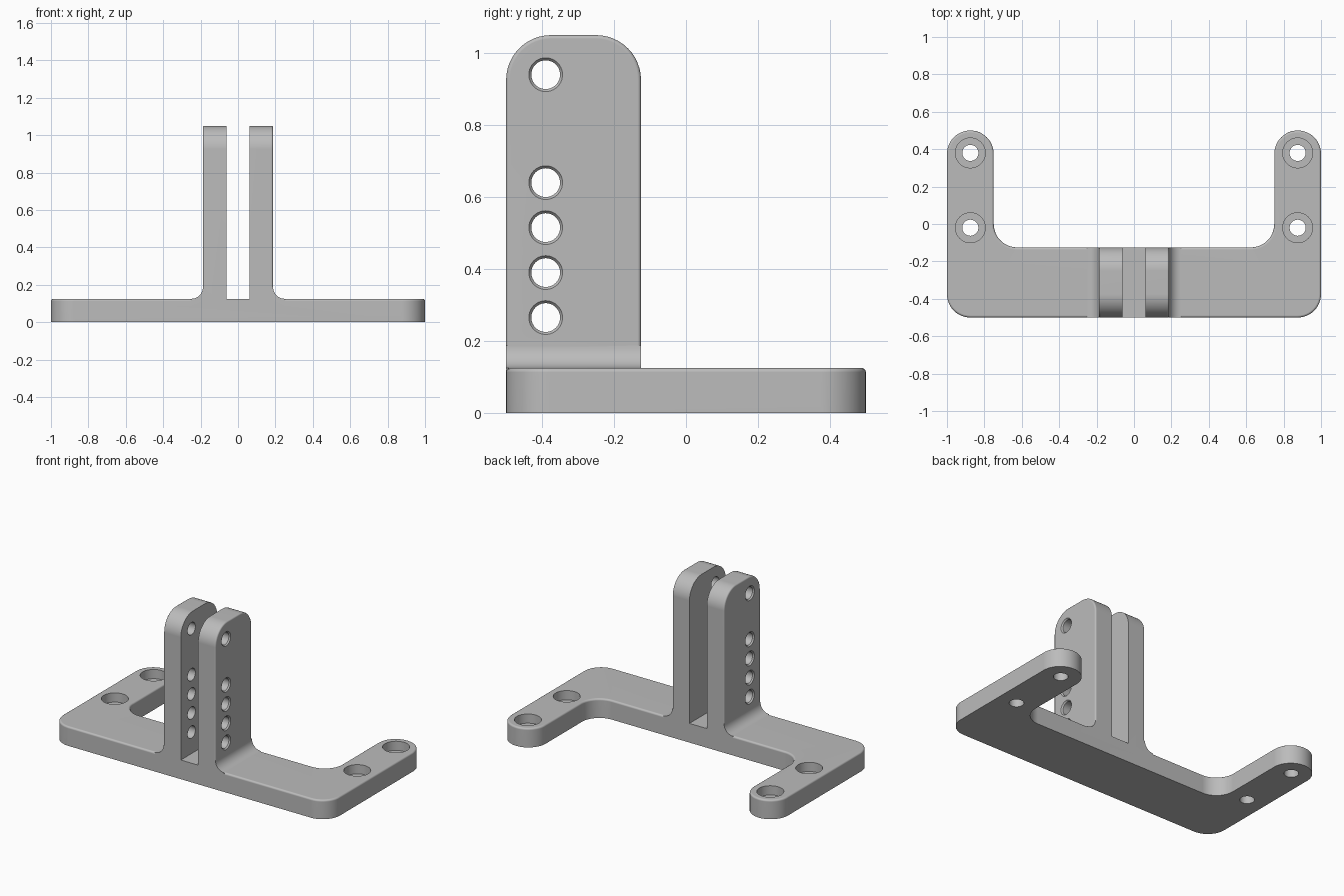
import bpy, bmesh, math
from mathutils import Matrix, Vector

if "Cube" in bpy.data.objects:
    bpy.data.objects.remove(bpy.data.objects["Cube"])

STEEL = bpy.data.materials.new("plain grey")
STEEL.diffuse_color = (0.5, 0.5, 0.5, 1)
STEEL.use_nodes = True
STEEL.node_tree.nodes["Principled BSDF"].inputs["Base Color"].default_value = STEEL.diffuse_color
R = 0.125          # shared corner radius and plate thickness


def arc(cx, cy, r, a0, a1, n=12):
    return [(cx + r * math.cos(math.radians(a0 + (a1 - a0) * i / n)),
             cy + r * math.sin(math.radians(a0 + (a1 - a0) * i / n))) for i in range(n + 1)]


def finish(name, bm):
    bmesh.ops.recalc_face_normals(bm, faces=bm.faces)
    me = bpy.data.meshes.new(name)
    bm.to_mesh(me)
    bm.free()
    me.materials.append(STEEL)
    ob = bpy.data.objects.new(name, me)
    bpy.context.collection.objects.link(ob)
    return ob


def prism(name, outline, place, lo, hi, round_cap=0.0):
    """Extrude an outline from lo to hi; place maps (u, v, w) to space. Rounds the rim at hi."""
    bm = bmesh.new()
    a = [bm.verts.new(place(u, v, lo)) for u, v in outline]
    b = [bm.verts.new(place(u, v, hi)) for u, v in outline]
    n = len(outline)
    bm.faces.new(a)
    cap = bm.faces.new(b)
    for i in range(n):
        bm.faces.new((a[i], a[(i + 1) % n], b[(i + 1) % n], b[i]))
    bmesh.ops.recalc_face_normals(bm, faces=bm.faces)
    if round_cap:
        bmesh.ops.bevel(bm, geom=list(cap.edges), offset=round_cap, segments=4,
                        profile=0.5, affect='EDGES')
    return finish(name, bm)


def lathe(name, profile, matrix, n=40):
    """Closed turned cutter from (radius, height) points."""
    bm = bmesh.new()
    rings = [[bm.verts.new(matrix @ Vector((r * math.cos(math.tau * i / n),
                                            r * math.sin(math.tau * i / n), h)))
              for i in range(n)] for r, h in profile]
    for p, q in zip(rings, rings[1:]):
        for i in range(n):
            j = (i + 1) % n
            bm.faces.new((p[i], p[j], q[j], q[i]))
    bm.faces.new(rings[0])
    bm.faces.new(rings[-1])
    return finish(name, bm)


def combine(target, other, operation):
    mod = target.modifiers.new("combine", 'BOOLEAN')
    mod.object, mod.operation, mod.solver = other, operation, 'EXACT'
    bpy.context.view_layer.objects.active = target
    bpy.ops.object.modifier_apply(modifier=mod.name)
    bpy.data.objects.remove(other)


# U-shaped base: right half of the outline, mirrored to the left
half = (arc(0.875, -0.375, R, -90, 0) + arc(0.875, 0.375, R, 0, 180, 24)
        + arc(0.625, 0, R, 0, -90))
outline = half + [(-x, y) for x, y in reversed(half)]
bracket = prism("bracket", outline, lambda u, v, w: (u, v, w), 0, R, 0.012)

# Foot with curved fillets either side of the uprights
foot = [(0.25, 0.08)] + arc(0.25, 0.1875, 0.0625, 270, 180, 10) + [(0.12, 0.1875), (0.12, R)]
foot += [(-x, z) for x, z in reversed(foot)]
combine(bracket, prism("foot", foot, lambda u, v, w: (u, w, v), -0.5, -0.125), 'UNION')

# Twin uprights with rounded tops
side = [(-0.5, 0.1), (-0.125, 0.1)] + arc(-0.25, 0.925, R, 0, 90) + arc(-0.375, 0.925, R, 90, 180)
for s in (1, -1):
    plate = prism("upright", side, lambda u, v, w: (s * w, u, v), 0.0625, 0.1875, 0.01)
    combine(bracket, plate, 'UNION')

# Cross holes through both uprights, flared on the outer faces
flare = [(0.053, -0.195), (0.04, -0.179), (0.04, 0.179), (0.053, 0.195)]
for z in (0.265, 0.39, 0.515, 0.64, 0.94):
    m = Matrix.Translation((0, -0.39, z)) @ Matrix.Rotation(math.pi / 2, 4, 'Y')
    combine(bracket, lathe("cross_hole", flare, m), 'DIFFERENCE')

# Counterbored screw holes in the arms
bore = [(0.043, -0.05), (0.043, 0.065), (0.08, 0.065), (0.08, 0.2)]
for x in (-0.875, 0.875):
    for y in (-0.02, 0.38):
        combine(bracket, lathe("screw_hole", bore, Matrix.Translation((x, y, 0))), 'DIFFERENCE')

# Smooth curves, crisp edges
bpy.ops.object.select_all(action='DESELECT')
bracket.select_set(True)
bpy.context.view_layer.objects.active = bracket
bpy.ops.object.shade_smooth_by_angle(angle=math.radians(30))
normals = bracket.modifiers.new("flat faces", 'WEIGHTED_NORMAL')
normals.keep_sharp = True
